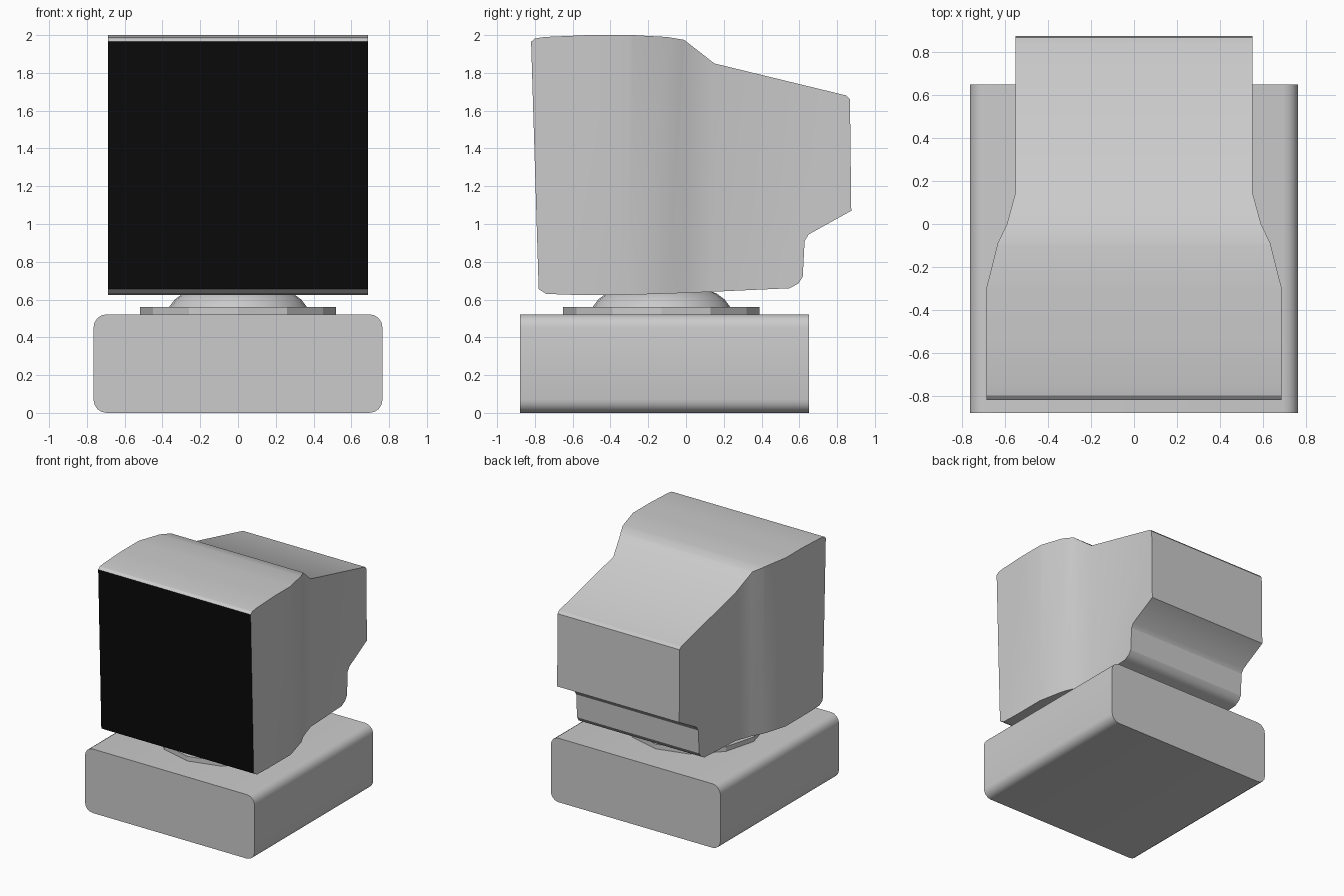
import bpy, bmesh, math

if "Cube" in bpy.data.objects:
    bpy.data.objects.remove(bpy.data.objects["Cube"])


def finish(name, bm, angle=29.0):
    bm.normal_update()
    mesh = bpy.data.meshes.new(name)
    bm.to_mesh(mesh)
    bm.free()
    obj = bpy.data.objects.new(name, mesh)
    bpy.context.collection.objects.link(obj)
    bpy.ops.object.select_all(action='DESELECT')
    obj.select_set(True)
    bpy.context.view_layer.objects.active = obj
    bpy.ops.object.shade_smooth_by_angle(angle=math.radians(angle))
    return obj


def lathe(name, rings, sides, cy, angle=29.0):
    bm = bmesh.new()
    loops = [[bm.verts.new((r * math.cos(2 * math.pi * i / sides),
                            cy + r * math.sin(2 * math.pi * i / sides), z))
              for i in range(sides)] for r, z in rings]
    for a, b in zip(loops, loops[1:]):
        for i in range(sides):
            j = (i + 1) % sides
            bm.faces.new((a[i], a[j], b[j], b[i]))
    bm.faces.new(loops[0][::-1])
    bm.faces.new(loops[-1])
    return finish(name, bm, angle)


# Base block: box with the edges along y rounded
bm = bmesh.new()
bmesh.ops.create_cube(bm, size=1)
for v in bm.verts:
    v.co = (v.co.x * 1.53, v.co.y * 1.53 - 0.115, (v.co.z + 0.5) * 0.522)
long_edges = [e for e in bm.edges if abs(e.verts[0].co.y - e.verts[1].co.y) > 0.5]
bmesh.ops.bevel(bm, geom=long_edges, offset=0.07, segments=4, profile=0.5,
                affect='EDGES')
finish("base_block", bm)

# Swivel stand: twelve-sided plate and low dome
lathe("swivel_plate", [(0.52, 0.515), (0.52, 0.56)], 12, -0.13)
lathe("swivel_dome", [(0.37, 0.55), (0.365, 0.56), (0.335, 0.60), (0.295, 0.63),
                      (0.24, 0.655), (0.15, 0.67)], 24, -0.13)

# Monitor housing: side profile (y, z) whose width follows a plan outline
PROFILE = [(-0.78, 0.655), (-0.82, 1.965), (-0.80, 1.982), (-0.75, 1.99),
           (-0.52, 2.0), (-0.28, 2.0), (-0.10, 1.99), (-0.01, 1.975),
           (0.15, 1.85), (0.85, 1.68), (0.868, 1.66), (0.875, 1.07),
           (0.65, 0.945), (0.628, 0.91), (0.618, 0.72), (0.595, 0.685),
           (0.55, 0.66), (0.0, 0.635), (-0.30, 0.625), (-0.60, 0.625),
           (-0.74, 0.63)]
PLAN = [(-1.0, 0.688), (-0.30, 0.688), (-0.09, 0.635), (0.0, 0.592),
        (0.15, 0.551), (1.0, 0.551)]


def half_width(y):
    for (y0, w0), (y1, w1) in zip(PLAN, PLAN[1:]):
        if y <= y1:
            return w0 + (w1 - w0) * (y - y0) / (y1 - y0)
    return PLAN[-1][1]


bm = bmesh.new()
sides = [[bm.verts.new((s, y, z)) for y, z in PROFILE] for s in (-1, 1)]
n = len(PROFILE)
for i in range(n):
    j = (i + 1) % n
    bm.faces.new((sides[0][i], sides[0][j], sides[1][j], sides[1][i]))
for loop in sides:
    bm.faces.new(loop)
bmesh.ops.recalc_face_normals(bm, faces=bm.faces[:])
for y, _ in PLAN[1:-1]:
    bmesh.ops.bisect_plane(bm, geom=bm.verts[:] + bm.edges[:] + bm.faces[:],
                           dist=0.0001, plane_co=(0, y, 0), plane_no=(0, 1, 0))
for v in bm.verts:
    v.co.x = math.copysign(half_width(v.co.y), v.co.x)
bm.normal_update()

# The front face becomes the separate black screen
front = max(bm.faces, key=lambda f: -f.normal.y * f.calc_area())
corners = [v.co.copy() for v in front.verts]
bmesh.ops.delete(bm, geom=[front], context='FACES_ONLY')
finish("monitor_housing", bm)

bm = bmesh.new()
bm.faces.new([bm.verts.new(c) for c in corners])
screen = finish("screen", bm)
black = bpy.data.materials.new("screen_black")
black.diffuse_color = (0.003, 0.003, 0.003, 1)
black.use_nodes = True
black.node_tree.nodes["Principled BSDF"].inputs["Base Color"].default_value = black.diffuse_color
screen.data.materials.append(black)
